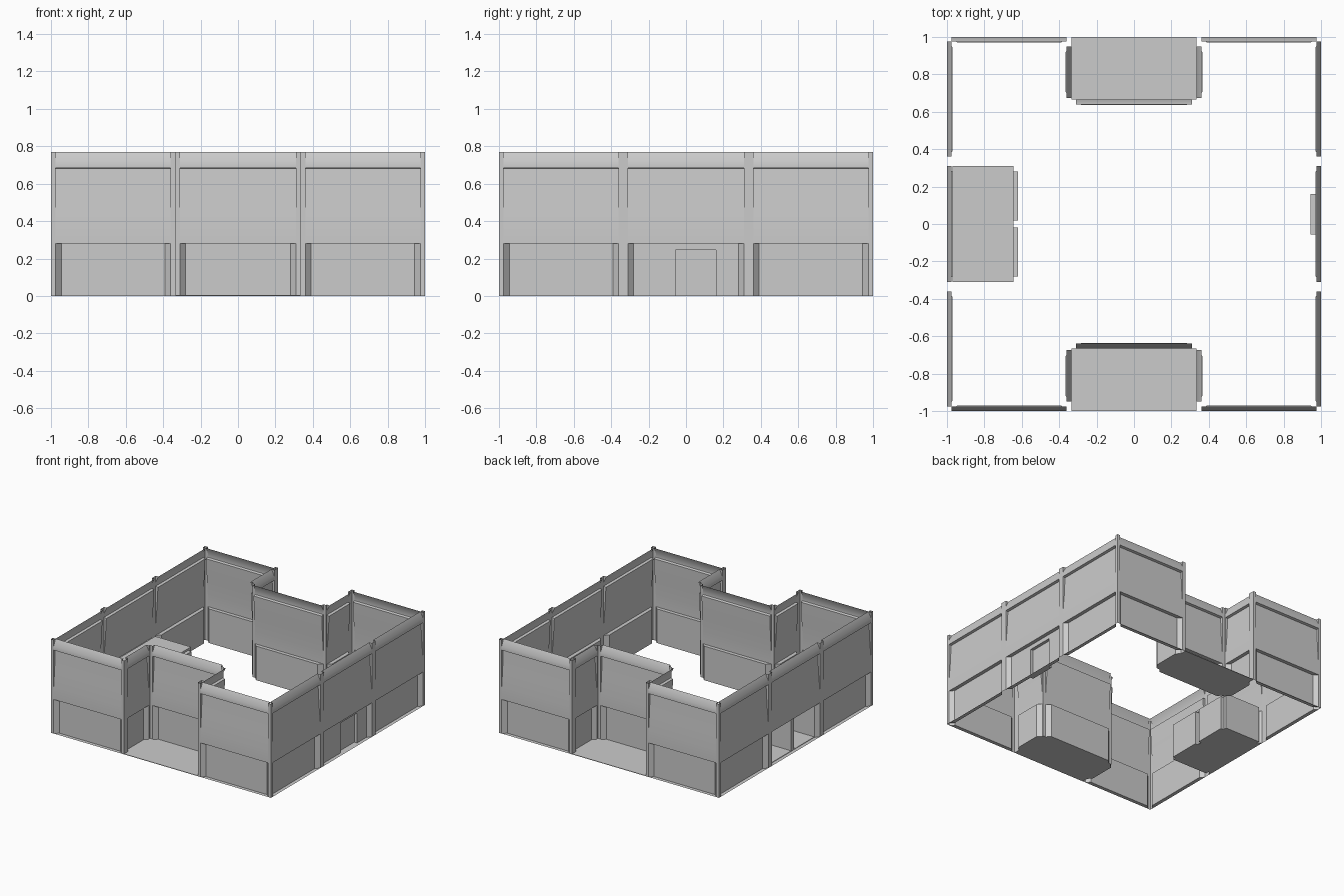
import bpy
import bmesh
import math
from mathutils import Vector

cube = bpy.data.objects.get("Cube")
if cube:
    bpy.data.objects.remove(cube, do_unlink=True)

grey = bpy.data.materials.new("wall_grey")
grey.use_nodes = True
colour = (0.6, 0.6, 0.6, 1)
grey.diffuse_color = colour
grey.node_tree.nodes["Principled BSDF"].inputs["Base Color"].default_value = colour

HEIGHT, LEDGE, DEPTH = 0.77, 0.28, 0.03
# Section of the wall above the ledge: (depth inward, height)
PANEL = [(0, LEDGE), (0, 0.38), (0.012, 0.52), (0.02, 0.68)]
BAND = [(0, 0.685), (0, 0.72), (0.025, HEIGHT)]


def finish(bm, name):
    bmesh.ops.remove_doubles(bm, verts=bm.verts, dist=0.0005)
    mesh = bpy.data.meshes.new(name)
    bm.to_mesh(mesh)
    bm.free()
    mesh.materials.append(grey)
    ob = bpy.data.objects.new(name, mesh)
    bpy.context.collection.objects.link(ob)
    bpy.ops.object.select_all(action='DESELECT')
    ob.select_set(True)
    bpy.context.view_layer.objects.active = ob
    bpy.ops.object.shade_smooth_by_angle(angle=math.radians(32))


def wall(name, start, end, margins=(0.025, 0.025), holes=()):
    """Relief wall sheet; holes are (from, to, height, depth, shelf) along it."""
    origin = Vector((*start, 0))
    along = Vector((*end, 0)) - origin
    length = along.length
    along.normalize()
    inward = Vector((-along.y, along.x, 0))
    bm = bmesh.new()

    def face(*pts):
        f = bm.faces.new([bm.verts.new(origin + along * s + inward * d + Vector((0, 0, z)))
                          for s, d, z in pts])
        f.normal_update()
        if f.normal.dot(inward) > 0.001:
            f.normal_flip()

    def upright(s0, s1, d, z0, z1):
        face((s0, d, z0), (s1, d, z0), (s1, d, z1), (s0, d, z1))

    a, b = margins[0], length - margins[1]
    # End posts
    upright(0, a, 0, 0, HEIGHT)
    upright(b, length, 0, 0, HEIGHT)
    # Upper panel and top band
    section = PANEL + BAND
    for (d0, z0), (d1, z1) in zip(section, section[1:]):
        face((a, d0, z0), (b, d0, z0), (b, d1, z1), (a, d1, z1))
    for s in (a, b):
        face(*[(s, d, z) for d, z in PANEL[1:] + BAND[:1]])
        face(*[(s, d, z) for d, z in BAND[1:] + [(0, HEIGHT)]])

    # Recessed lower panel with slanted jambs
    c, e = a + DEPTH, b - DEPTH
    face((a, 0, 0), (c, DEPTH, 0), (c, DEPTH, LEDGE), (a, 0, LEDGE))
    face((b, 0, 0), (e, DEPTH, 0), (e, DEPTH, LEDGE), (b, 0, LEDGE))
    for z in (0, LEDGE):
        face((a, 0, z), (b, 0, z), (e, DEPTH, z), (c, DEPTH, z))
    s = c
    for h0, h1, top, deep in holes:
        if h0 - s > 0.001:
            upright(s, h0, DEPTH, 0, LEDGE)
        if top < LEDGE:
            upright(h0, h1, DEPTH, top, LEDGE)
        # Niche lining
        upright(h0, h1, deep, 0, top)
        for side in (h0, h1):
            face((side, DEPTH, 0), (side, deep, 0), (side, deep, top), (side, DEPTH, top))
        for z in (0, top):
            face((h0, DEPTH, z), (h1, DEPTH, z), (h1, deep, z), (h0, deep, z))
        s = h1
    if e - s > 0.001:
        upright(s, e, DEPTH, 0, LEDGE)
    finish(bm, name)


def box(name, x0, x1, y0, y1, z0, z1):
    bm = bmesh.new()
    bmesh.ops.create_cube(bm, size=1)
    for v in bm.verts:
        v.co = ((x0, x1)[v.co.x > 0], (y0, y1)[v.co.y > 0], (z0, z1)[v.co.z > 0])
    finish(bm, name)


# Half of the plan, walked anticlockwise; the other half is turned about the centre
BAY, BACK = 0.335, 0.665
half = [(-1, -1), (-BAY, -1), (-BAY, -BACK), (BAY, -BACK), (BAY, -1),
        (1, -1), (1, -BAY), (1, BAY), (1, 1)]
names = ["corner_wall_a", "bay_side_a", "bay_back", "bay_side_b",
         "corner_wall_b", "side_wall_a", "side_wall_mid", "side_wall_b"]
margins = {"bay_side_a": (0.05, 0.01), "bay_side_b": (0.01, 0.05)}
doorway = [(BAY - 0.055, BAY + 0.16, 0.245, 0.055)]
twin_niches = [(BAY - 0.28, BAY - 0.02, LEDGE, 0.38),
               (BAY + 0.02, BAY + 0.28, LEDGE, 0.38)]

for turn, label in ((1, "front"), (-1, "rear")):
    pts = [(turn * x, turn * y) for x, y in half]
    for name, p, q in zip(names, pts, pts[1:]):
        holes = ()
        if name == "side_wall_mid":
            holes = doorway if turn == 1 else twin_niches
        wall(f"{label}_{name}", p, q, margins.get(name, (0.025, 0.025)), holes)
    # Floor slab of the open bay
    y0, y1 = sorted((-turn, -turn * BACK))
    box(f"{label}_bay_floor", -BAY, BAY, y0, y1, 0, 0.004)

# Alcove floor, roof and cheeks around the twin niches
box("alcove_floor", -0.97, -0.645, -0.31, 0.31, 0, 0.004)
box("alcove_roof", -0.97, -0.645, -0.31, 0.31, 0.284, 0.3)
for side in (-1, 1):
    y0, y1 = sorted((side * 0.285, side * 0.31))
    box("alcove_cheek", -0.97, -0.645, y0, y1, 0.004, 0.284)
